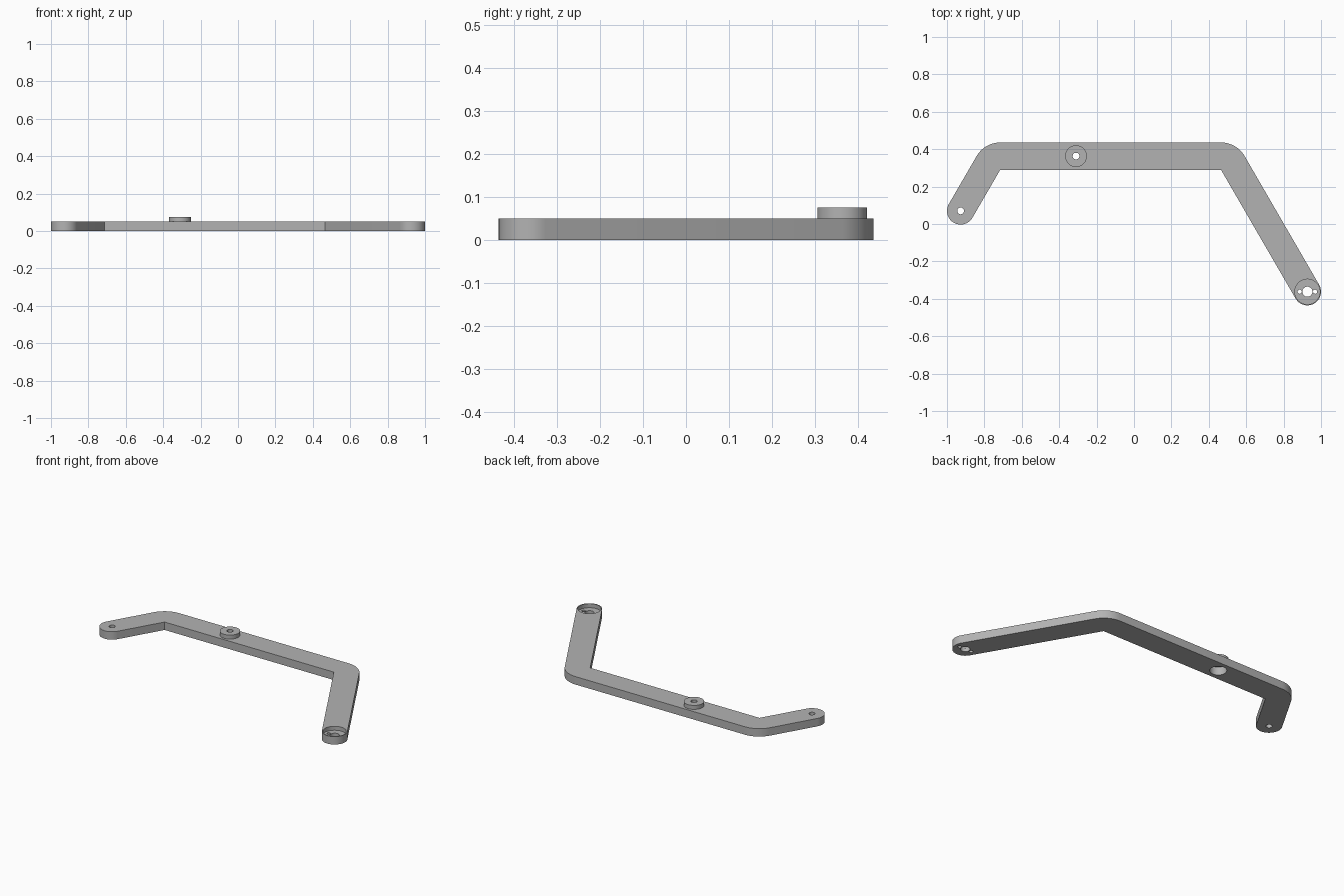
import bpy
import bmesh
from math import cos, sin, radians
from mathutils import Vector

cube = bpy.data.objects.get("Cube")
if cube:
    bpy.data.objects.remove(cube, do_unlink=True)

THICK = 0.05
HALF = 0.073                       # half the arm width
RIGHT_END = Vector((-0.927, 0.07))
LEFT_END = Vector((0.927, -0.362))
RIGHT_BEND = Vector((-0.715, 0.29))
LEFT_BEND = Vector((0.465, 0.29))
BOSS = Vector((-0.31, 0.363))

grey = bpy.data.materials.new("matte grey")
grey.use_nodes = True
color = (0.45, 0.45, 0.45, 1)
grey.diffuse_color = color
grey.node_tree.nodes["Principled BSDF"].inputs["Base Color"].default_value = color


def arc(center, radius, start, end, steps):
    """Points along an arc, angles in degrees."""
    angles = [radians(start + (end - start) * i / steps) for i in range(steps + 1)]
    return [center + radius * Vector((cos(a), sin(a))) for a in angles]


def prism(name, outline, z0, z1):
    """Extrude a closed outline from z0 to z1."""
    bm = bmesh.new()
    face = bm.faces.new([bm.verts.new((p.x, p.y, z0)) for p in outline])
    top = bmesh.ops.extrude_face_region(bm, geom=[face])["geom"]
    bmesh.ops.translate(bm, vec=(0, 0, z1 - z0),
                        verts=[v for v in top if isinstance(v, bmesh.types.BMVert)])
    bmesh.ops.recalc_face_normals(bm, faces=bm.faces)
    mesh = bpy.data.meshes.new(name)
    bm.to_mesh(mesh)
    bm.free()
    mesh.materials.append(grey)
    obj = bpy.data.objects.new(name, mesh)
    bpy.context.collection.objects.link(obj)
    return obj


def disc(name, center, radius, z0, z1):
    return prism(name, arc(center, radius, 0, 360, 48)[:-1], z0, z1)


def drill(obj, center, radius, z0=-0.1, z1=0.2):
    """Cut a round hole or pocket."""
    cutter = disc("hole_cutter", center, radius, z0, z1)
    cutter.hide_render = True
    mod = obj.modifiers.new("hole", 'BOOLEAN')
    mod.operation = 'DIFFERENCE'
    mod.solver = 'EXACT'
    mod.object = cutter
    bpy.context.view_layer.objects.active = obj
    bpy.ops.object.modifier_apply(modifier=mod.name)
    bpy.data.objects.remove(cutter, do_unlink=True)


# Bent arm: rounded ends, rounded outer bends, sharp inner bends
outline = (arc(RIGHT_END, HALF, 330, 150, 24)
           + arc(RIGHT_BEND, 2 * HALF, 150, 90, 12)
           + arc(LEFT_BEND, 2 * HALF, 90, 30, 12)
           + arc(LEFT_END, HALF, 30, -150, 24)
           + [LEFT_BEND, RIGHT_BEND])
arm = prism("bent_arm", outline, 0, THICK)

# Small pivot hole, and the bore below the boss
drill(arm, RIGHT_END, 0.018)
drill(arm, BOSS, 0.048)

# Round pocket with a shaft hole and two pin holes
drill(arm, LEFT_END, 0.067, 0.025)
drill(arm, LEFT_END, 0.027)
for side in (-1, 1):
    drill(arm, LEFT_END + Vector((side * 0.041, 0)), 0.011)

# Raised boss with its hole
boss = disc("boss", BOSS, 0.058, THICK, 0.075)
drill(boss, BOSS, 0.018)

# Smooth round walls, sharp rims
for obj in (arm, boss):
    bpy.ops.object.select_all(action='DESELECT')
    obj.select_set(True)
    bpy.context.view_layer.objects.active = obj
    bpy.ops.object.shade_smooth_by_angle(angle=radians(30))
